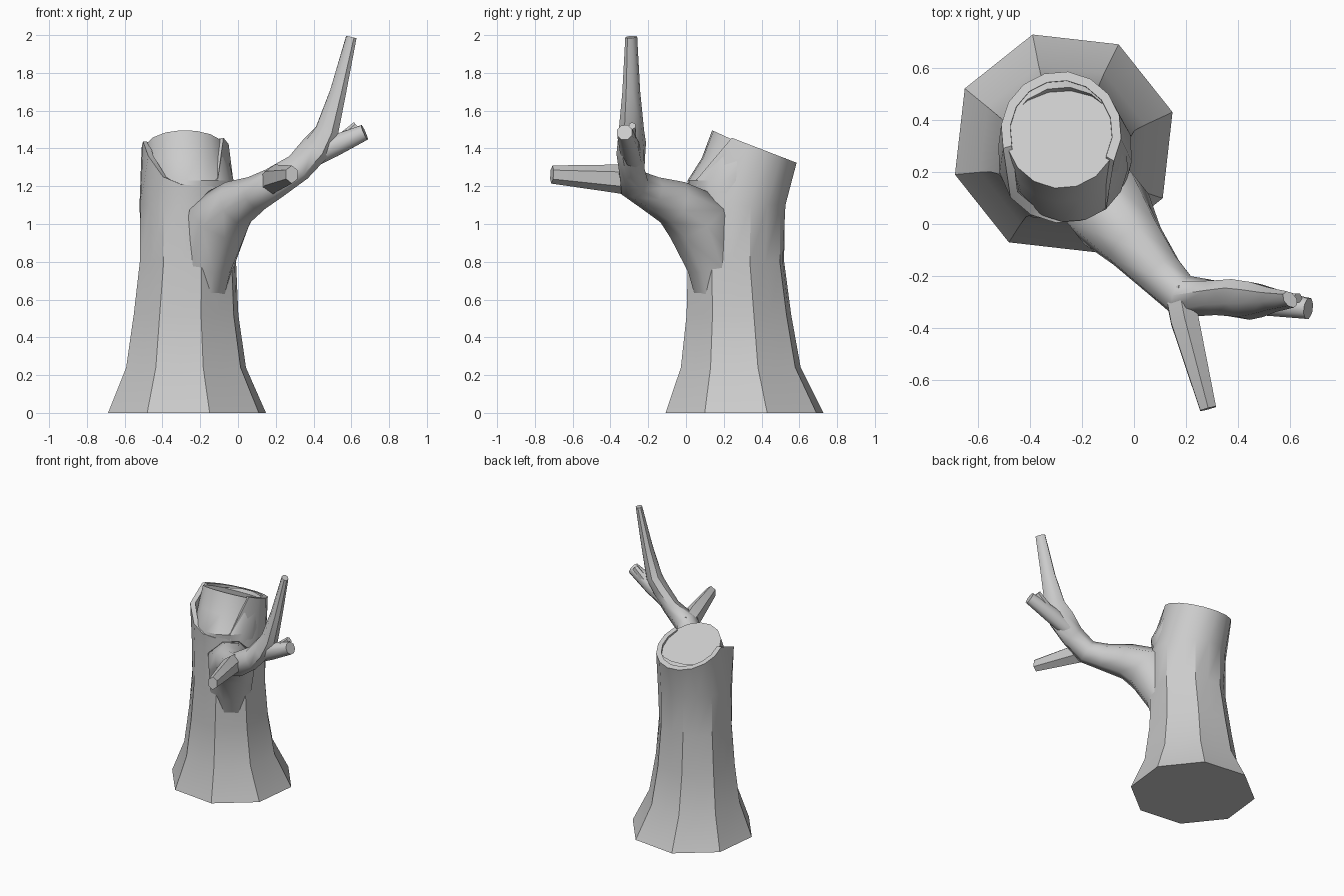
import bpy, bmesh, math
from mathutils import Vector

if "Cube" in bpy.data.objects:
    bpy.data.objects.remove(bpy.data.objects["Cube"])

bark = bpy.data.materials.new("plain grey")
bark.use_nodes = True
GREY = (0.6, 0.6, 0.6, 1)
bark.diffuse_color = GREY
bark.node_tree.nodes["Principled BSDF"].inputs["Base Color"].default_value = GREY


def loft(name, rings, angle, cap_start=True, cap_end=True):
    """Skin a list of equal-sized point rings."""
    bm = bmesh.new()
    loops = [[bm.verts.new(p) for p in ring] for ring in rings]
    n = len(loops[0])
    for a, b in zip(loops, loops[1:]):
        for i in range(n):
            j = (i + 1) % n
            bm.faces.new((a[i], a[j], b[j], b[i]))
    if cap_start:
        bm.faces.new(loops[0][::-1])
    if cap_end:
        bm.faces.new(loops[-1])
    bmesh.ops.recalc_face_normals(bm, faces=bm.faces)
    mesh = bpy.data.meshes.new(name)
    bm.to_mesh(mesh)
    bm.free()
    obj = bpy.data.objects.new(name, mesh)
    bpy.context.collection.objects.link(obj)
    mesh.materials.append(bark)
    bpy.ops.object.select_all(action='DESELECT')
    obj.select_set(True)
    bpy.context.view_layer.objects.active = obj
    bpy.ops.object.shade_smooth_by_angle(angle=math.radians(angle))
    return obj


N = 16
PHASE = math.radians(16)


def ring(cx, cy, r, z, roundness=1.0):
    """Sixteen points; roundness 0 gives a plain octagon. z may be a function of (i, y)."""
    pts = []
    for i in range(N):
        a = PHASE + i * math.tau / N
        k = r if i % 2 == 0 else r * (0.924 + 0.076 * roundness)
        x, y = cx + k * math.cos(a), cy + k * math.sin(a)
        pts.append(Vector((x, y, z(i, y) if callable(z) else z)))
    return pts


# Trunk: flared octagonal foot, rounder slanted rim, broken away at the front
BROKEN = {9: 1.36, 10: 1.25, 11: 1.21, 12: 1.20, 13: 1.24}


def rim_height(i, y):
    return BROKEN.get(i, 1.5 - 0.386 * (y - 0.13))


def top_ring(inset, drop=0.0):
    high = ring(-0.28, 0.355, 0.232 - inset, rim_height)
    low = ring(-0.27, 0.265, 0.262 - inset, rim_height)
    pts = [low[i] if i in BROKEN else high[i] for i in range(N)]
    return [p - Vector((0, 0, drop)) for p in pts]


trunk = [ring(-0.27, 0.31, 0.435, 0.0, 0),
         ring(-0.275, 0.29, 0.33, 0.24, 0),
         ring(-0.275, 0.28, 0.288, 0.52, 0),
         ring(-0.265, 0.265, 0.265, 0.80, 0.2),
         ring(-0.265, 0.27, 0.262, 1.10, 0.8),
         top_ring(0), top_ring(0.035), top_ring(0.04, 0.1)]
loft("trunk_bark", trunk, 32, cap_end=False)

# Heartwood: inner core whose slanted top shows inside the rim
loft("heartwood", [ring(-0.265, 0.25, 0.225, 1.0),
                   ring(-0.25, 0.235, 0.228, 1.23),
                   ring(-0.272, 0.305, 0.222, 1.35),
                   ring(-0.28, 0.352, 0.215, lambda i, y: 1.5 - 0.46 * (y - 0.13))], 32)


def limb(name, sections, side, sides=8, angle=50):
    """Tapered limb from (x, y, z, half width, half height) sections."""
    pts = [Vector(s[:3]) for s in sections]
    rings = []
    for i, (p, s) in enumerate(zip(pts, sections)):
        t = (pts[min(i + 1, len(pts) - 1)] - pts[max(i - 1, 0)]).normalized()
        up = Vector(side).cross(t).normalized()
        across = t.cross(up)
        rings.append([p + across * s[3] * math.cos(a) + up * s[4] * math.sin(a)
                      for a in [(k + 0.5) * math.tau / sides for k in range(sides)]])
    return loft(name, rings, angle)


# Main branch: grows out of the trunk and bends towards the fork
limb("main_branch", [(-0.19, 0.18, 0.50, 0.10, 0.10),
                     (-0.165, 0.145, 0.78, 0.15, 0.14),
                     (-0.10, 0.06, 1.03, 0.17, 0.18),
                     (0.00, -0.07, 1.115, 0.125, 0.125),
                     (0.10, -0.19, 1.165, 0.095, 0.095),
                     (0.19, -0.28, 1.215, 0.085, 0.085),
                     (0.32, -0.285, 1.30, 0.062, 0.085),
                     (0.41, -0.29, 1.40, 0.062, 0.095),
                     (0.47, -0.29, 1.49, 0.06, 0.075),
                     (0.53, -0.29, 1.70, 0.042, 0.052),
                     (0.60, -0.29, 1.99, 0.024, 0.036)], (-0.78, -0.62, 0))

# Front twig and short side stub
limb("front_twig", [(0.17, -0.25, 1.215, 0.06, 0.07),
                    (0.195, -0.37, 1.24, 0.062, 0.075),
                    (0.285, -0.71, 1.262, 0.036, 0.048)], (1, 0, 0), 6)
limb("side_stub", [(0.36, -0.285, 1.34, 0.055, 0.06),
                   (0.50, -0.30, 1.41, 0.055, 0.062),
                   (0.67, -0.325, 1.485, 0.043, 0.045)], (0, 1, 0))
# Small knob on the stub
limb("stub_knob", [(0.55, -0.285, 1.45, 0.025, 0.03),
                   (0.63, -0.285, 1.52, 0.02, 0.025)], (0, 1, 0), 6)
